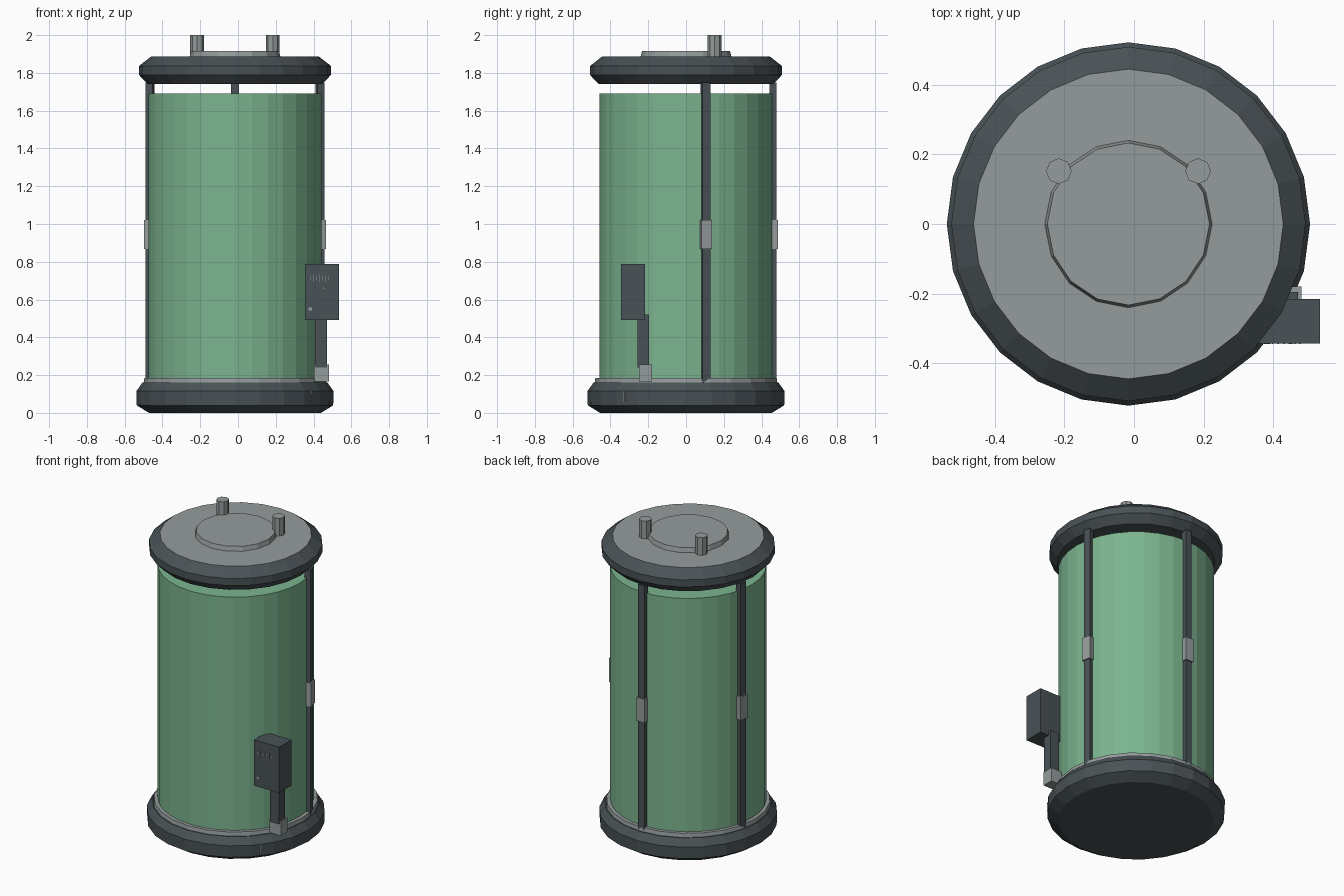
import bpy, bmesh
from math import sin, cos, pi, atan2, radians
from mathutils import Matrix, Vector

cube = bpy.data.objects.get("Cube")
if cube:
    bpy.data.objects.remove(cube, do_unlink=True)

CX = -0.016  # axis of the tank


def material(name, colour):
    m = bpy.data.materials.new(name)
    m.use_nodes = True
    m.diffuse_color = (*colour, 1)
    m.node_tree.nodes["Principled BSDF"].inputs["Base Color"].default_value = (*colour, 1)
    return m


DARK = material("dark slate", (0.067, 0.084, 0.093))
GREY = material("light grey", (0.30, 0.33, 0.33))
GREEN = material("tank green", (0.20, 0.46, 0.275))


def finish(name, bm, *mats):
    bmesh.ops.recalc_face_normals(bm, faces=bm.faces)
    mesh = bpy.data.meshes.new(name)
    bm.to_mesh(mesh)
    bm.free()
    for m in mats:
        mesh.materials.append(m)
    obj = bpy.data.objects.new(name, mesh)
    bpy.context.collection.objects.link(obj)
    return obj


def lathe(name, profile, sides, *mats, x=CX, y=0):
    """Closed faceted solid from (radius, height) pairs, bottom to top."""
    bm = bmesh.new()
    rings = []
    for r, z in profile:
        rings.append([bm.verts.new((x + r * cos(2 * pi * i / sides),
                                    y + r * sin(2 * pi * i / sides), z))
                      for i in range(sides)])
    for low, high in zip(rings, rings[1:]):
        for i in range(sides):
            j = (i + 1) % sides
            bm.faces.new((low[i], low[j], high[j], high[i]))
    bm.faces.new(rings[0][::-1])
    bm.faces.new(rings[-1])
    return finish(name, bm, *mats)


def box(name, low, high, mat, turn=None):
    """Block between two corners, optionally turned about the tank axis."""
    low, high = Vector(low), Vector(high)
    bm = bmesh.new()
    place = Matrix.Translation((low + high) / 2) @ Matrix.Diagonal((*(high - low), 1))
    if turn is not None:
        place = Matrix.Translation((CX, 0, 0)) @ Matrix.Rotation(turn, 4, "Z") @ place
    bmesh.ops.create_cube(bm, size=1, matrix=place)
    return finish(name, bm, mat)


# Base, seat ring and tank
lathe("base", [(0.455, 0), (0.52, 0.04), (0.522, 0.115), (0.49, 0.16)], 24, DARK)
lathe("seat_ring", [(0.485, 0.15), (0.48, 0.185)], 24, GREY)
lathe("tank", [(0.457, 0.17), (0.457, 1.692)], 32, GREEN)

# Lid with a grey top face
lid = lathe("lid", [(0.463, 1.742), (0.509, 1.79), (0.509, 1.836), (0.445, 1.886)],
            24, DARK, GREY)
for face in lid.data.polygons:
    if face.normal.z > 0.95:
        face.material_index = 1
lathe("lid_hatch", [(0.242, 1.88), (0.233, 1.915)], 16, GREY)
for side, x in (("right", -0.216), ("left", 0.184)):
    lathe(side + "_pipe", [(0.037, 1.88), (0.037, 2.0)], 8, GREY, x=x, y=0.152)

# Support posts, each with a clip halfway up
for name, angle in (("left", 13), ("back", 90), ("right", 167)):
    a = radians(angle)
    box(name + "_post", (0.442, -0.022, 0.145), (0.480, 0.022, 1.75), DARK, a)
    box(name + "_clip", (0.442, -0.028, 0.868), (0.488, 0.028, 1.02), GREY, a)

# Control box on its stand
box("stand_foot", (0.402, -0.25, 0.165), (0.481, -0.18, 0.255), GREY)
box("stand_arm", (0.408, -0.257, 0.24), (0.472, -0.196, 0.52), DARK)
box("control_box", (0.355, -0.343, 0.492), (0.534, -0.216, 0.788), DARK)

# Small marks on the control box
for i, half in enumerate((0.010, 0.018, 0.012, 0.020, 0.012, 0.018, 0.010)):
    x = 0.38 + i * 0.016
    box("speaker_slot", (x, -0.345, 0.712 - half), (x + 0.004, -0.342, 0.712 + half), GREY)
box("indicator", (0.449, -0.345, 0.657), (0.455, -0.342, 0.663), GREY)
box("button", (0.374, -0.345, 0.543), (0.392, -0.342, 0.558), GREY)

# Thin slot plate on the base
box("base_slot", (0.512, -0.003, 0.06), (0.522, 0.003, 0.118), GREY, atan2(-0.325, 0.401))
